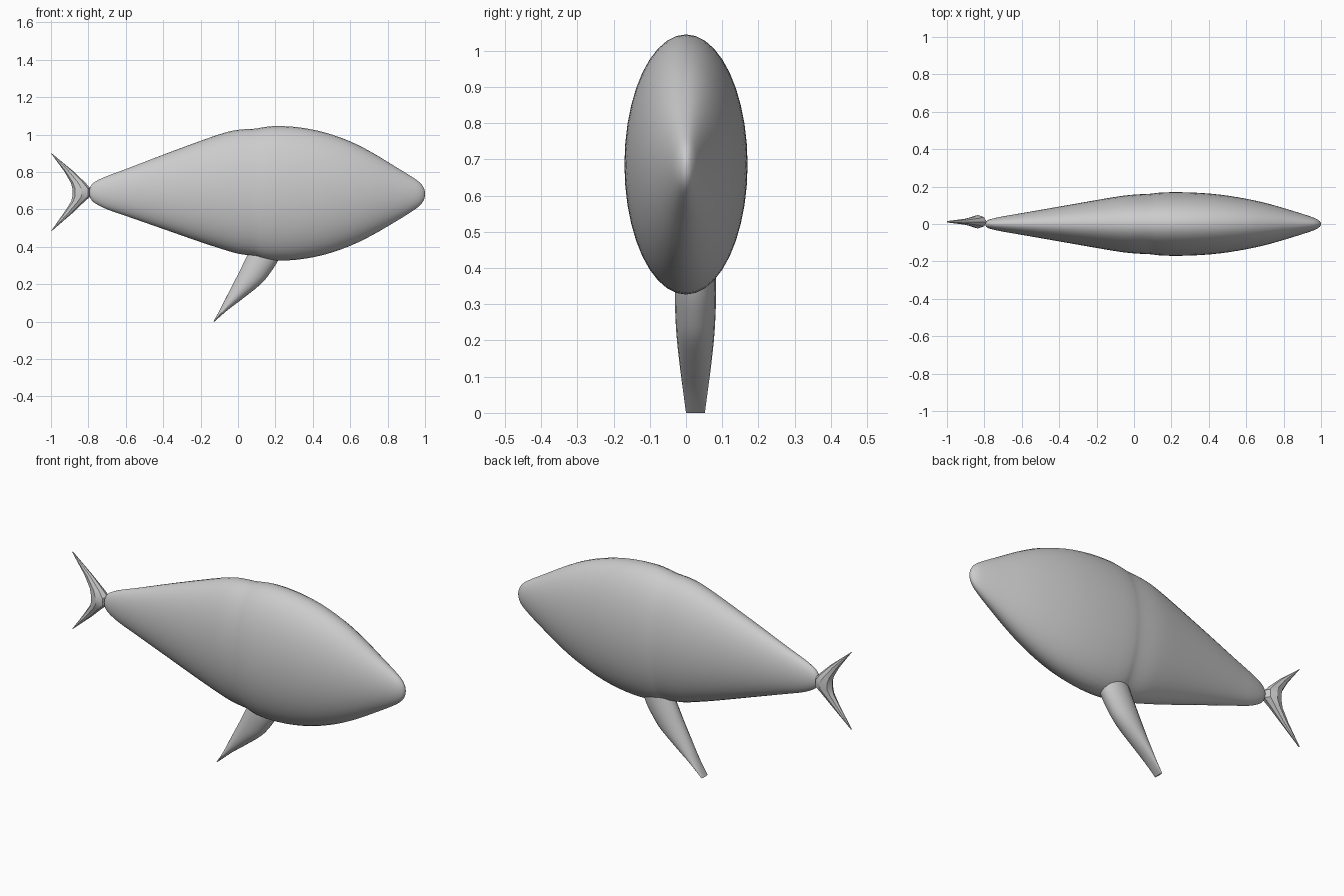
import bpy, bmesh
from math import sin, cos, pi
from mathutils import Vector


def refine(stations, steps):
    """Catmull-Rom interpolation between hand-placed stations."""
    pts = [Vector(s) for s in stations]
    out = []
    for i in range(len(pts) - 1):
        b, c = pts[i], pts[i + 1]
        a = pts[i - 1] if i > 0 else b
        d = pts[i + 2] if i + 2 < len(pts) else c
        for k in range(steps):
            t = k / steps
            out.append(b + (c - a) * (t / 2)
                       + (a * 2 - b * 5 + c * 4 - d) * (t * t / 2)
                       + (b * 3 - a - c * 3 + d) * (t ** 3 / 2))
    out.append(pts[-1])
    return out


def loft(name, rings, angle):
    """Skin equal-length closed rings and cap both ends."""
    bm = bmesh.new()
    loops = [[bm.verts.new(p) for p in ring] for ring in rings]
    n = len(loops[0])
    for a, b in zip(loops, loops[1:]):
        for i in range(n):
            j = (i + 1) % n
            bm.faces.new((a[i], a[j], b[j], b[i]))
    bm.faces.new(loops[0])
    bm.faces.new(loops[-1])
    bmesh.ops.recalc_face_normals(bm, faces=bm.faces)
    mesh = bpy.data.meshes.new(name)
    bm.to_mesh(mesh)
    bm.free()
    obj = bpy.data.objects.new(name, mesh)
    bpy.context.collection.objects.link(obj)
    bpy.ops.object.select_all(action='DESELECT')
    obj.select_set(True)
    bpy.context.view_layer.objects.active = obj
    bpy.ops.object.shade_smooth_by_angle(angle=angle)
    return obj


def flat_ring(z, x0, x1, half_y, cy, n):
    """Horizontal ellipse from x0 to x1."""
    cx, rx = (x0 + x1) / 2, (x1 - x0) / 2
    return [(cx + rx * cos(2 * pi * i / n), cy + half_y * sin(2 * pi * i / n), z)
            for i in range(n)]


# Body: x, bottom z, top z, half width
body = [
    (-0.795, 0.675, 0.705, 0.008), (-0.785, 0.652, 0.728, 0.019),
    (-0.76, 0.63, 0.75, 0.028), (-0.70, 0.60, 0.778, 0.041),
    (-0.60, 0.565, 0.815, 0.058), (-0.40, 0.495, 0.892, 0.093),
    (-0.20, 0.425, 0.966, 0.128), (-0.08, 0.386, 1.007, 0.148),
    (0.0, 0.363, 1.025, 0.157), (0.09, 0.35, 1.031, 0.162),
    (0.13, 0.336, 1.038, 0.167), (0.20, 0.327, 1.045, 0.17),
    (0.32, 0.331, 1.039, 0.168), (0.46, 0.357, 1.012, 0.157),
    (0.60, 0.405, 0.963, 0.135), (0.72, 0.463, 0.902, 0.108),
    (0.84, 0.533, 0.829, 0.073), (0.92, 0.582, 0.78, 0.048),
    (0.97, 0.618, 0.745, 0.03), (0.993, 0.648, 0.715, 0.015),
    (1.0, 0.675, 0.69, 0.004),
]
SIDES = 40
rings = []
for x, lo, hi, hw in refine(body, 3):
    rings.append([(x, hw * cos(2 * pi * i / SIDES),
                   (lo + hi) / 2 + (hi - lo) / 2 * sin(2 * pi * i / SIDES))
                  for i in range(SIDES)])
loft("body", rings, 0.7)

# Belly fin: z, rear x, front x, half thickness; ends in a chisel edge
fin = [
    (0.42, 0.08, 0.25, 0.055), (0.33, 0.038, 0.216, 0.057),
    (0.26, 0.004, 0.172, 0.055), (0.20, -0.027, 0.122, 0.051),
    (0.12, -0.068, 0.022, 0.042), (0.06, -0.098, -0.057, 0.034),
    (0.0, -0.132, -0.126, 0.026),
]
loft("belly_fin", [flat_ring(*s, 0.026, 20) for s in refine(fin, 3)], 0.6)

# Forked tail fin: z, rear x, front x, half thickness; few-sided
tail = [
    (0.90, -1.0, -0.997, 0.004), (0.80, -0.927, -0.876, 0.015),
    (0.74, -0.893, -0.814, 0.027), (0.71, -0.885, -0.788, 0.036),
    (0.67, -0.885, -0.788, 0.036), (0.64, -0.893, -0.822, 0.027),
    (0.58, -0.932, -0.885, 0.015), (0.483, -1.0, -0.997, 0.004),
]
loft("tail_fin", [flat_ring(*s, 0.012, 8) for s in tail], 0.5)
